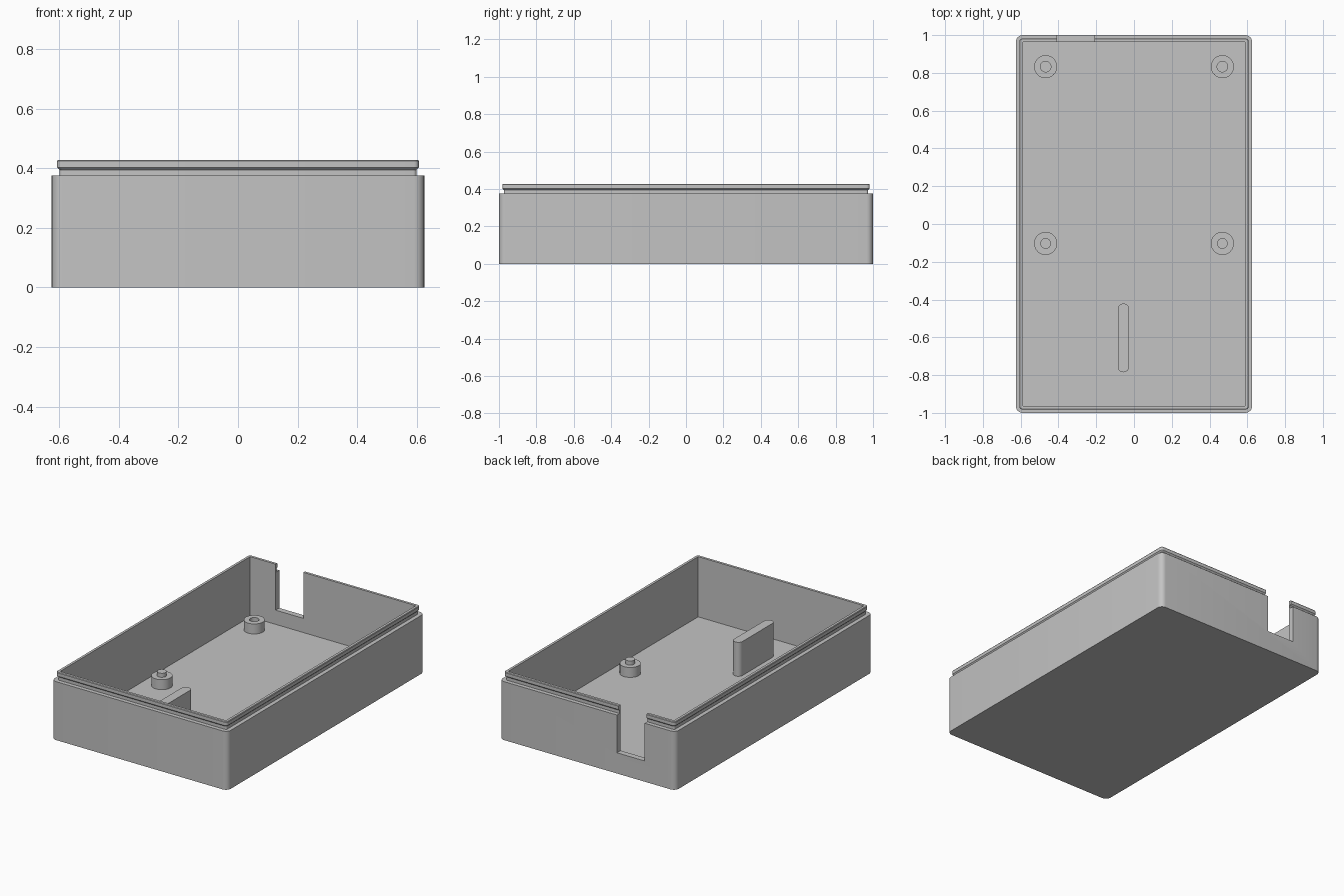
import bpy, bmesh
from math import cos, sin, pi, radians

cube = bpy.data.objects.get("Cube")
if cube:
    bpy.data.objects.remove(cube, do_unlink=True)

# Single grey plastic
GREY = (0.55, 0.55, 0.55, 1)
plastic = bpy.data.materials.new("grey plastic")
plastic.use_nodes = True
plastic.diffuse_color = GREY
plastic.node_tree.nodes["Principled BSDF"].inputs["Base Color"].default_value = GREY

HX, HY = 0.625, 1.0          # outer half sizes
WALL, FLOOR = 0.037, 0.042
BODY_TOP, LIP_TOP = 0.375, 0.428


def rounded_loop(hx, hy, r, z, segs=6):
    """Closed loop of points around a rounded rectangle."""
    pts = []
    for k, (sx, sy) in enumerate([(1, 1), (-1, 1), (-1, -1), (1, -1)]):
        for i in range(segs + 1):
            a = (k + i / segs) * pi / 2
            pts.append((sx * (hx - r) + r * cos(a), sy * (hy - r) + r * sin(a), z))
    return pts


def circle_loop(r, z, segs=32):
    return [(r * cos(2 * pi * i / segs), r * sin(2 * pi * i / segs), z) for i in range(segs)]


def loft(name, loops, location=(0, 0, 0)):
    """Solid through a stack of loops, capped at both ends."""
    bm = bmesh.new()
    rings = [[bm.verts.new(p) for p in loop] for loop in loops]
    for a, b in zip(rings, rings[1:]):
        for i in range(len(a)):
            j = (i + 1) % len(a)
            bm.faces.new((a[i], a[j], b[j], b[i]))
    bm.faces.new(rings[0][::-1])
    bm.faces.new(rings[-1])
    bmesh.ops.remove_doubles(bm, verts=bm.verts, dist=1e-5)
    bmesh.ops.recalc_face_normals(bm, faces=bm.faces)
    mesh = bpy.data.meshes.new(name)
    bm.to_mesh(mesh)
    bm.free()
    mesh.materials.append(plastic)
    obj = bpy.data.objects.new(name, mesh)
    obj.location = location
    bpy.context.collection.objects.link(obj)
    return obj


def activate(obj):
    bpy.ops.object.select_all(action='DESELECT')
    obj.select_set(True)
    bpy.context.view_layer.objects.active = obj


def smooth(obj):
    activate(obj)
    bpy.ops.object.shade_smooth_by_angle(angle=radians(30))


def cut_box(target, lo, hi):
    """Subtract an axis-aligned box from the target."""
    bpy.ops.mesh.primitive_cube_add(size=1, location=[(a + b) / 2 for a, b in zip(lo, hi)])
    cutter = bpy.context.object
    cutter.scale = [b - a for a, b in zip(lo, hi)]
    cutter.hide_render = True
    cutter.data.materials.append(plastic)
    mod = target.modifiers.new("cut", 'BOOLEAN')
    mod.operation, mod.solver, mod.object = 'DIFFERENCE', 'EXACT', cutter
    activate(target)
    bpy.ops.object.modifier_apply(modifier=mod.name)
    bpy.data.objects.remove(cutter, do_unlink=True)


# Case body with stepped snap-fit lip: (inset, height)
profile = [(0, 0), (0, BODY_TOP), (0.026, BODY_TOP), (0.026, 0.395),
           (0.018, 0.403), (0.018, 0.424), (0.021, LIP_TOP)]
case = loft("case_shell", [rounded_loop(HX - d, HY - d, max(0.035 - d, 0.012), z)
                           for d, z in profile])
# Cavity
cut_box(case, (WALL - HX, WALL - HY, FLOOR), (HX - WALL, HY - WALL, 1))
# Cable opening in the back wall
cut_box(case, (-0.407, HY - 0.06, 0.133), (-0.21, HY + 0.1, 1))
smooth(case)

# Mounting posts: hollow at the back, with locating pins at the front
POST_R, PIN_R, POST_TOP = 0.061, 0.028, 0.106
for side, sx in (("left", 1), ("right", -1)):
    for end, y, core_z in (("back", 0.833, FLOOR + 0.002), ("front", -0.103, 0.132)):
        post = loft(f"{end}_{side}_post",
                    [circle_loop(POST_R, FLOOR - 0.01), circle_loop(POST_R, POST_TOP),
                     circle_loop(PIN_R, POST_TOP), circle_loop(PIN_R, core_z)],
                    (sx * 0.468, y, 0))
        smooth(post)

# Upright round-ended support rib
rib = loft("support_rib", [rounded_loop(0.03, 0.182, 0.0299, z, 8) for z in (FLOOR - 0.01, 0.26)],
           (-0.056, -0.603, 0))
smooth(rib)
